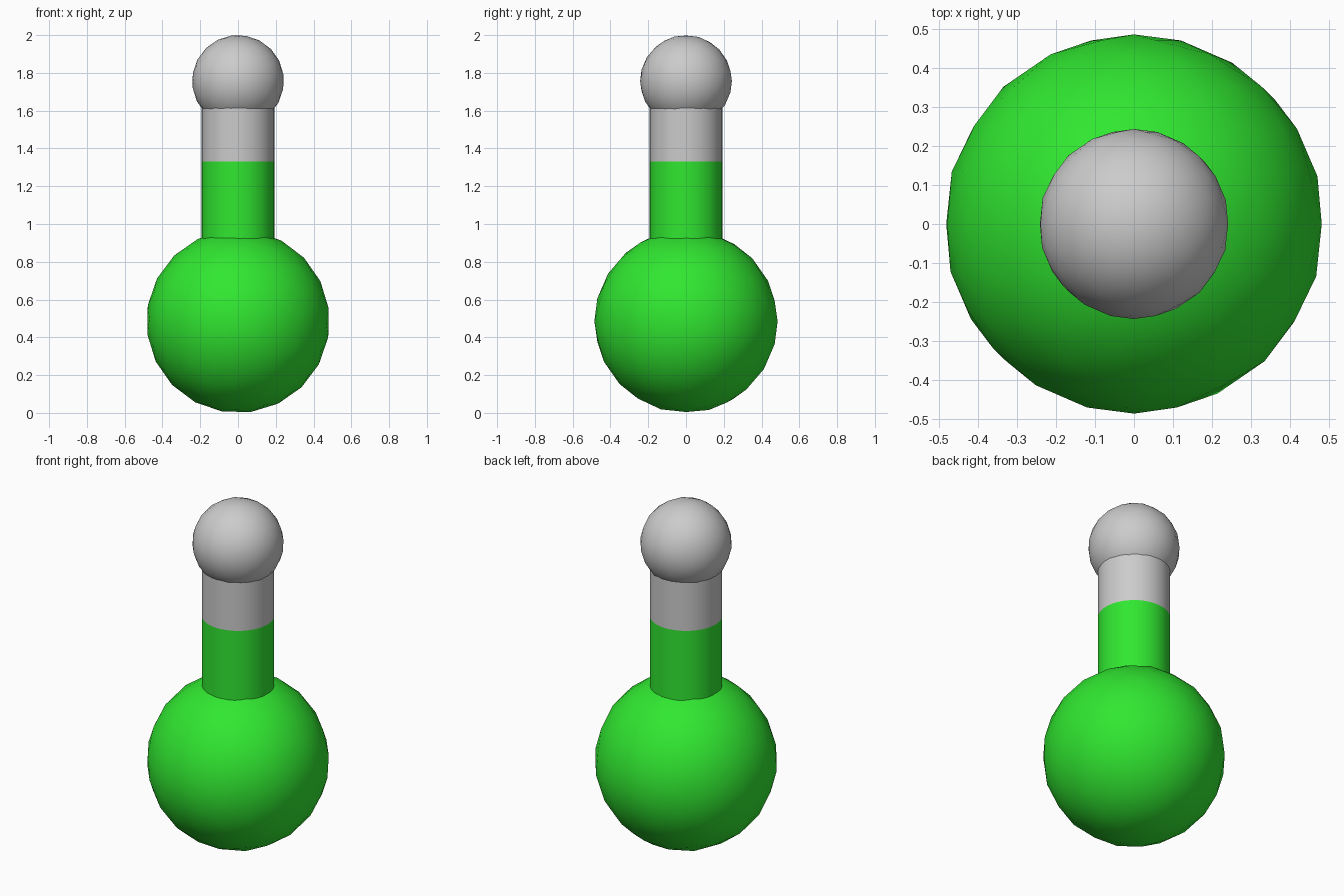
import bpy
from math import radians

if "Cube" in bpy.data.objects:
    bpy.data.objects.remove(bpy.data.objects["Cube"])

GREEN = bpy.data.materials.new("green")
GREEN.diffuse_color = (0.03, 0.8, 0.03, 1)
GREEN.use_nodes = True
GREEN.node_tree.nodes["Principled BSDF"].inputs["Base Color"].default_value = GREEN.diffuse_color


def finish(name, material, angle):
    ob = bpy.context.object
    ob.name = name
    if material:
        ob.data.materials.append(material)
    bpy.ops.object.shade_smooth_by_angle(angle=radians(angle))
    return ob


def ball(name, radius, z, material=None):
    # low-poly smooth ball with its pole lying along y
    bpy.ops.mesh.primitive_ico_sphere_add(
        subdivisions=3, radius=radius, location=(0, 0, z),
        rotation=(radians(-90), radians(10), 0))
    finish(name, material, 60)


def rod(name, z0, z1, material=None):
    # upright open tube; its ends hide inside the balls or meet flush
    bpy.ops.mesh.primitive_cylinder_add(
        vertices=48, radius=0.192, depth=z1 - z0,
        location=(0, 0, (z0 + z1) / 2), end_fill_type='NOTHING')
    finish(name, material, 30)


# Large and small balls
ball("large_ball", 0.485, 0.485, GREEN)
ball("small_ball", 0.243, 1.757)

# Two-tone connecting rod
rod("lower_rod", 0.485, 1.33, GREEN)
rod("upper_rod", 1.33, 1.757)
